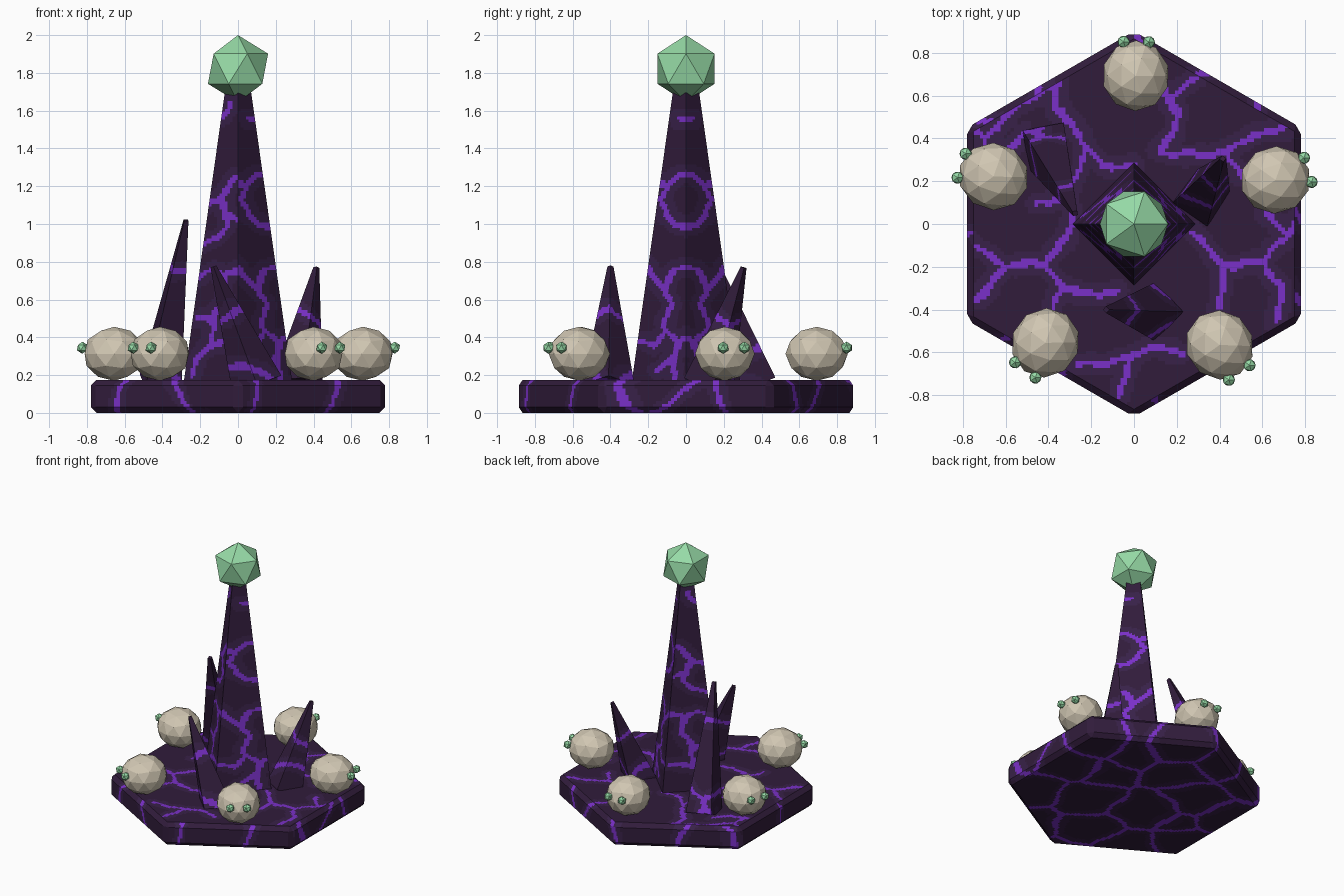
import bpy, bmesh, math
from mathutils import Vector, Matrix, noise, kdtree

if "Cube" in bpy.data.objects:
    bpy.data.objects.remove(bpy.data.objects["Cube"])


def material(name, rgb):
    m = bpy.data.materials.new(name)
    lin = [(c / 255 / 12.92) if c < 11 else ((c / 255 + 0.055) / 1.055) ** 2.4 for c in rgb]
    m.diffuse_color = (*lin, 1)
    m.use_nodes = True
    m.node_tree.nodes["Principled BSDF"].inputs["Base Color"].default_value = m.diffuse_color
    return m


PLUM = material("dark plum stone", (49, 28, 59))
HALO = material("violet stone", (56, 33, 72))
VEIN = material("bright purple vein", (122, 48, 200))
BONE = material("bone", (208, 198, 178))
GREEN = material("pale green crystal", (150, 218, 166))


def tree(points):
    t = kdtree.KDTree(len(points))
    for i, p in enumerate(points):
        t.insert(p, i)
    t.balance()
    return t


def line_tree(lines):
    """Densely sampled points along 2D polylines"""
    pts = []
    for line in lines:
        for a, b in zip(line, line[1:]):
            a, b = Vector((*a, 0)), Vector((*b, 0))
            n = max(1, int((b - a).length / 0.006))
            pts += [a.lerp(b, k / n) for k in range(n + 1)]
    return tree(pts)


# Vein paths on the top of the plinth (x, y)
TOP = line_tree((
    [(-.74, .45), (-.68, .4), (-.72, .28), (-.6, .33), (-.52, .42)],
    [(-.68, .4), (-.58, .54), (-.44, .6), (-.36, .66)],
    [(-.36, .66), (-.37, .54), (-.28, .46), (-.22, .36), (-.26, .24), (-.32, .12)],
    [(-.22, .36), (-.13, .27), (0, .28)],
    [(.14, .62), (.2, .52), (.18, .42), (.12, .34), (.24, .32), (.42, .33), (.56, .42), (.7, .45)],
    [(.16, .58), (.28, .68)], [(.42, .33), (.5, .22)],
    [(-.76, -.09), (-.6, -.19), (-.42, -.18), (-.31, -.07), (-.28, .06), (-.32, .12)],
    [(-.6, -.19), (-.69, -.31), (-.76, -.36)], [(-.42, -.18), (-.34, -.29), (-.38, -.4)],
    [(-.34, -.29), (-.2, -.33), (-.08, -.31)], [(-.32, .12), (-.46, .1)],
    [(.27, -.04), (.34, -.1), (.42, -.2), (.4, -.38)],
    [(.42, -.2), (.6, -.17), (.72, -.06), (.77, .02)], [(.6, -.17), (.68, -.3), (.66, -.46)],
    [(-.27, -.66), (-.12, -.66), (-.02, -.62), (.08, -.57), (.22, -.6)],
    [(-.02, -.62), (-.06, -.8)], [(.72, -.06), (.62, .06)]))

# Vein paths on the spire (distance from the side ridge, height): right half, left half
SPIRE_RIGHT = line_tree((
    [(0, 1.265), (.05, 1.25), (.1, 1.215), (.125, 1.14), (.105, 1.05), (.05, 1.0), (0, .985)],
    [(.1, 1.215), (.15, 1.22)], [(0, .775), (.05, .765), (.09, .72), (.1, .64), (.075, .58)],
    [(.075, .58), (.11, .5), (.1, .42), (.05, .37), (0, .4)],
    [(.1, .64), (.16, .7), (.2, .78)], [(.1, .42), (.17, .36), (.24, .38)],
    [(.05, .37), (.07, .28), (.05, .18)], [(.07, .28), (.15, .22)], [(0, 1.55), (.03, 1.55)]))
SPIRE_LEFT = line_tree((
    [(0, 1.56), (.02, 1.59), (.03, 1.64)], [(.01, 1.11), (.06, 1.14), (.09, 1.2), (.13, 1.25)],
    [(.06, 1.14), (.1, 1.06), (.16, 1.03)], [(0, .9), (.06, .92), (.11, .98), (.1, 1.06)],
    [(0, .72), (.06, .76), (.13, .72), (.2, .76)], [(.13, .72), (.15, .6), (.1, .5), (.03, .5)],
    [(.1, .5), (.12, .36), (.06, .3), (.03, .2)], [(.12, .36), (.22, .38)]))

# Elsewhere the veins run along the borders between stone cells
SEEDS = [Vector((x, y, (-0.06, 0.2, 0.08)[i % 3])) for i, (x, y) in enumerate((
    (-0.55, 0.62), (-0.12, 0.45), (-0.25, 0.78), (0.2, 0.78), (0.42, 0.48), (0.7, 0.42),
    (0.66, 0.0), (0.38, 0.05), (0.6, -0.35), (0.22, -0.25), (0.3, -0.72), (-0.05, -0.55),
    (-0.2, -0.12), (-0.46, -0.1), (-0.7, -0.3), (-0.42, -0.56), (-0.15, -0.85),
    (-0.66, 0.2), (-0.38, 0.25), (0.82, -0.2)))]
SEEDS += [Vector(p) for p in ((0.42, 0.28, 0.62), (0.32, 0.22, 0.4), (-0.33, 0.2, 0.55),
                              (-0.28, 0.05, 0.95), (-0.08, -0.45, 0.66), (0.06, -0.46, 0.42))]
CELLS = tree(SEEDS)


def cell_border(p):
    p = p + 0.045 * noise.noise_vector(p * 5)
    (c1, _, d1), (c2, _, d2) = CELLS.find_n(p, 2)
    return (d2 * d2 - d1 * d1) / (2 * (c2 - c1).length)


def path_distance(paths, u, v):
    p = Vector((u, v, 0))
    return paths.find(p + 0.02 * noise.noise_vector(p * 11) * Vector((1, 1, 0)).length / 1.5)[2]


def plinth_border(p):
    return path_distance(TOP, p.x, p.y) if p.z > 0.174 else cell_border(p)


def spire_border(p):
    return path_distance(SPIRE_RIGHT if p.x > 0 else SPIRE_LEFT, abs(p.y), p.z)


def finish(bm, name, mats):
    me = bpy.data.meshes.new(name)
    bm.to_mesh(me)
    bm.free()
    for m in mats:
        me.materials.append(m)
    ob = bpy.data.objects.new(name, me)
    bpy.context.collection.objects.link(ob)
    return ob


def frustum(n, a, b, r1, r2, roll):
    """n-sided tapered prism from point a to point b"""
    bm = bmesh.new()
    a, b = Vector(a), Vector(b)
    q = Vector((0, 0, 1)).rotation_difference(b - a)
    rings = []
    for centre, r in ((a, r1), (b, r2)):
        rings.append([bm.verts.new(centre + q @ Vector((
            r * math.cos(roll + k * math.tau / n), r * math.sin(roll + k * math.tau / n), 0)))
            for k in range(n)])
    lo, hi = rings
    bm.faces.new(lo[::-1])
    bm.faces.new(hi)
    for k in range(n):
        j = (k + 1) % n
        bm.faces.new((lo[k], lo[j], hi[j], hi[k]))
    return bm


def veined(bm, name, step, border, axes=(0, 1, 2)):
    """Slice the faces into a fine grid and colour each one by its distance to a vein"""
    for ax in axes:
        vals = [v.co[ax] for v in bm.verts]
        normal = Vector([float(k == ax) for k in range(3)])
        t = (math.floor(min(vals) / step) + 1) * step
        while t < max(vals) - 1e-4:
            bmesh.ops.bisect_plane(bm, geom=bm.verts[:] + bm.edges[:] + bm.faces[:],
                                   dist=1e-4, plane_co=normal * t, plane_no=normal)
            t += step
    for f in bm.faces:
        d = border(f.calc_center_median())
        f.material_index = 2 if d < 0.016 else 1 if d < 0.055 else 0
    return finish(bm, name, (PLUM, HALO, VEIN))


def ico(name, sub, mat, matrix):
    bm = bmesh.new()
    bmesh.ops.create_icosphere(bm, subdivisions=sub, radius=1, matrix=matrix)
    return finish(bm, name, (mat,))


# Hexagonal plinth with chamfered edges
bm = frustum(6, (0, 0, 0), (0, 0, 0.175), 0.9, 0.9, math.pi / 2)
bmesh.ops.bevel(bm, geom=bm.edges[:], offset=0.03, segments=1, affect='EDGES')
veined(bm, "plinth", 0.016, plinth_border)

# Central four-sided spire
veined(frustum(4, (0, 0, 0.15), (0, 0, 1.71), 0.289, 0.068, 0), "spire", 0.014,
       spire_border, (0, 2))

# Three leaning shards around the spire
SHARDS = (("left_shard", (-0.41, 0.365, 0.16), (-0.275, 0.05, 1.02), 55),
          ("front_shard", (0.1, -0.41, 0.15), (-0.13, -0.4, 0.775), 0),
          ("right_shard", (0.315, 0.12, 0.15), (0.415, 0.305, 0.77), 10))
for name, a, b, roll in SHARDS:
    veined(frustum(4, a, b, 0.138, 0.016, math.radians(roll)), name, 0.016, cell_border)

# Crystal on top
ico("top_crystal", 1, GREEN, Matrix.Translation((0, 0, 1.822)) @ Matrix.Scale(0.178, 4))

# Five bone orbs, each with two small green crystals facing outward
for k in range(5):
    turn = Matrix.Rotation(math.radians(-0.7 + 72 * k), 4, 'Z')
    ico(f"orb_{k + 1}", 2, BONE, turn @ Matrix.Translation((0, 0.692, 0.313))
        @ Matrix.Diagonal((0.157, 0.165, 0.143, 1)))
    for side, s in (("left", -1), ("right", 1)):
        ico(f"orb_{k + 1}_{side}_eye", 1, GREEN,
            turn @ Matrix.Translation((0.059 * s, 0.85, 0.345)) @ Matrix.Scale(0.032, 4))
